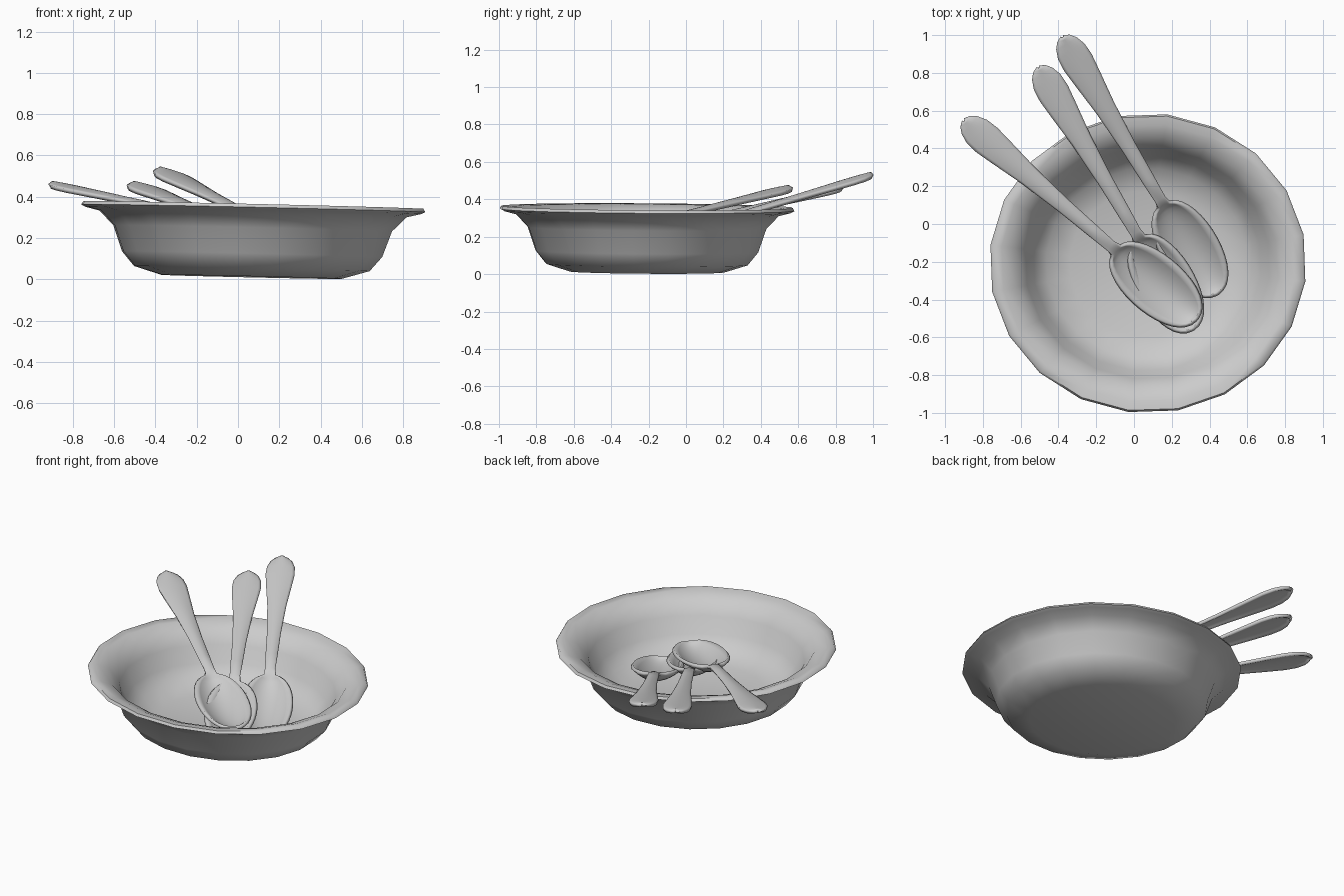
import bpy, bmesh
from math import radians, sin, cos, pi, atan2
from mathutils import Vector, Matrix

cube = bpy.data.objects.get("Cube")
if cube:
    bpy.data.objects.remove(cube, do_unlink=True)

grey = bpy.data.materials.new("light grey glaze")
grey.use_nodes = True
colour = (0.6, 0.6, 0.6, 1)
grey.diffuse_color = colour
grey.node_tree.nodes["Principled BSDF"].inputs["Base Color"].default_value = colour


def finish(name, bm):
    bmesh.ops.remove_doubles(bm, verts=bm.verts, dist=1e-5)
    bmesh.ops.recalc_face_normals(bm, faces=bm.faces)
    mesh = bpy.data.meshes.new(name)
    bm.to_mesh(mesh)
    bm.free()
    mesh.materials.append(grey)
    obj = bpy.data.objects.new(name, mesh)
    bpy.context.collection.objects.link(obj)
    bpy.ops.object.select_all(action='DESELECT')
    obj.select_set(True)
    bpy.context.view_layer.objects.active = obj
    return obj


# Serving bowl: closed profile spun with twenty sides, slightly oval
profile = [(0, 0), (.44, 0), (.575, .04), (.635, .11), (.68, .235), (.75, .305),
           (.82, .322), (.84, .332), (.83, .348), (.78, .343), (.71, .315),
           (.65, .24), (.605, .14), (.535, .07), (.41, .03), (0, .025)]
bm = bmesh.new()
verts = [bm.verts.new((r, 0, z)) for r, z in profile]
edges = [bm.edges.new(pair) for pair in zip(verts, verts[1:])]
bmesh.ops.spin(bm, geom=verts + edges, cent=(0, 0, 0), axis=(0, 0, 1),
               angle=2 * pi, steps=20, use_duplicate=False)
bmesh.ops.rotate(bm, verts=bm.verts, matrix=Matrix.Rotation(radians(11), 3, 'Z'))
bmesh.ops.scale(bm, verts=bm.verts, vec=(1, .945, 1))
bowl = finish("serving_bowl", bm)
bowl.location = (.066, -.21, .012)
bowl.rotation_euler = (radians(-.4), radians(1.3), 0)
bpy.ops.object.shade_smooth_by_angle(angle=radians(65))

# Spoon outline: distance from handle end, half width
HEAD, LENGTH, ACROSS = 1.07, 1.64, 10
handle = [(0, .004), (.012, .035), (.04, .06), (.09, .079), (.16, .083), (.27, .072),
          (.45, .052), (.7, .036), (.9, .03), (1.03, .028)]


def spoon_rows():
    """Rows of (distance, half width, dish depth)."""
    rows = [(s, w, -.012) for s, w in handle]
    for i in range(1, 17):
        a = pi * i / 17
        s = HEAD + (LENGTH - HEAD) * (1 - cos(a)) / 2
        rows.append((s, max(.03 if i < 3 else 0, .15 * sin(a) ** .85), .07 * sin(a)))
    rows.append((LENGTH, .006, 0))
    return rows


def make_spoon(name, start, direction, drop):
    bm = bmesh.new()
    grid = []
    for s, w, depth in spoon_rows():
        grid.append([])
        for k in range(ACROSS + 1):
            v = 2 * k / ACROSS - 1
            grid[-1].append(bm.verts.new((s, v * w, -depth * (1 - v * v))))
    for a, b in zip(grid, grid[1:]):
        for k in range(ACROSS):
            bm.faces.new((a[k], b[k], b[k + 1], a[k + 1]))
    spoon = finish(name, bm)
    heading = atan2(direction[1], direction[0])
    spoon.matrix_world = (Matrix.Translation(Vector(start))
                          @ Matrix.Rotation(heading, 4, 'Z')
                          @ Matrix.Rotation(radians(drop), 4, 'Y'))
    bpy.ops.object.shade_smooth_by_angle(angle=radians(50))
    shell = spoon.modifiers.new("thickness", 'SOLIDIFY')
    shell.thickness = .02
    shell.offset = 0
    return spoon


# Three spoons stacked in the bowl, handles over the back rim
make_spoon("upper_spoon", (-.90, .548, .455), (.76, -.65), 9.3)
make_spoon("middle_spoon", (-.505, .829, .455), (.507, -.862), 11.2)
make_spoon("lower_spoon", (-.378, .99, .525), (.515, -.857), 14.6)
